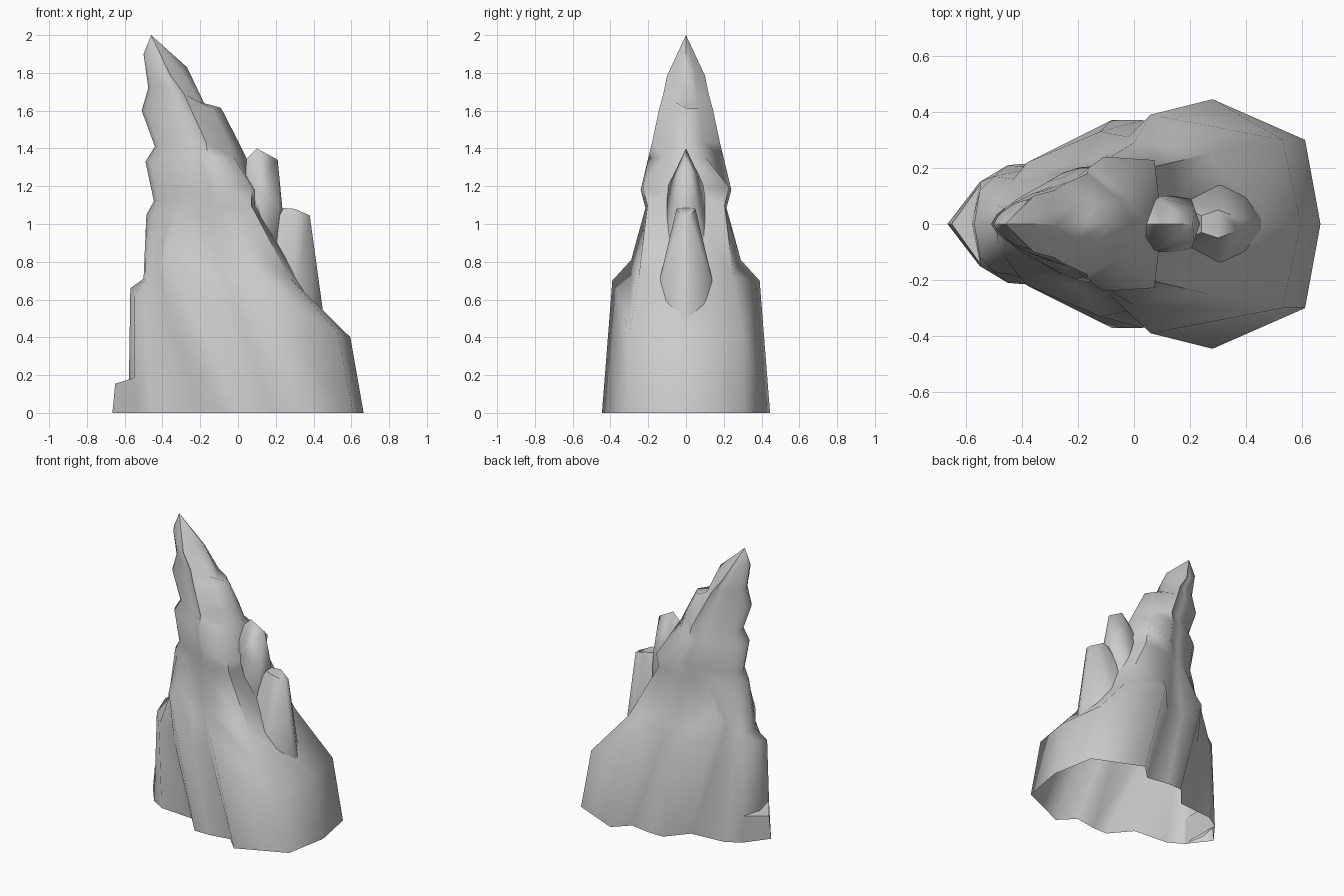
import bpy, bmesh

if "Cube" in bpy.data.objects:
    bpy.data.objects.remove(bpy.data.objects["Cube"])

# spread of a plain cross-section: position left-to-right and half width
T = [0, .05, .13, .24, .35, .46, .55, .62, .95, 1]
W = [0, .24, .43, .6, .76, .84, .86, 1, .55, 0]


def ring(xl, zl, xr, zr, w, zside=0, blunt=.5):
    """Half cross-section from the left edge to the right edge."""
    half = []
    for i, (t, k) in enumerate(zip(T, W)):
        if i == 8:
            k, t = blunt, (.95 if blunt > .6 else .88)
        half.append((xl + (xr - xl) * t, w * k, zl + (zr - zl) * t + zside * k))
    return half


def finish(name, bm, angle=1.1):
    bmesh.ops.recalc_face_normals(bm, faces=bm.faces)
    me = bpy.data.meshes.new(name)
    bm.to_mesh(me)
    bm.free()
    ob = bpy.data.objects.new(name, me)
    bpy.context.collection.objects.link(ob)
    bpy.ops.object.select_all(action='DESELECT')
    ob.select_set(True)
    bpy.context.view_layer.objects.active = ob
    bpy.ops.object.shade_smooth_by_angle(angle=angle)
    return ob


def crag(name, pts):
    """Convex outcrop, points mirrored across y, with no underside at the ground."""
    bm = bmesh.new()
    for x, y, z in pts:
        bm.verts.new((x, y, z))
        if y:
            bm.verts.new((x, -y, z))
    bmesh.ops.convex_hull(bm, input=bm.verts[:])
    ground = [f for f in bm.faces if all(v.co.z < 1e-4 for v in f.verts)]
    bmesh.ops.delete(bm, geom=ground, context='FACES')
    return finish(name, bm)


# ribbed foot outline, rib tops and shoulder shelf
foot = [(-.58, .15 * 0), (-.55, .15), (-.45, .21), (-.2, .23), (-.08, .37),
        (.03, .37), (.18, .345), (.28, .445), (.61, .3), (.665, 0)]
ribs = [(-.57, 0, .66), (-.55, .12, .62), (-.5, .17, .55), (-.36, .2, .5), (-.38, .22, .8),
        (-.12, .33, .56), (-.02, .31, .6), (.06, .39, .7), (.53, .3, .42), (.595, 0, .4)]
shelf = [(-.5, 0, .71), (-.49, .07, .71), (-.46, .12, .73), (-.43, .16, .8), (-.36, .18, .89),
         (-.2, .22, .75), (-.09, .25, .74), (0, .29, .81), (.27, .25, .72), (.455, 0, .51)]
# leaning stepped peak
peak = [
    ring(-.485, 1.05, .1, 1.09, .215, .01, .95),
    ring(-.445, 1.12, .1, 1.17, .24, .03, .95),
    ring(-.49, 1.33, .04, 1.36, .2),
    ring(-.44, 1.41, 0, 1.44, .18),
    ring(-.51, 1.6, -.09, 1.615, .142),
    ring(-.475, 1.72, -.17, 1.62, .12, .03),
    ring(-.50, 1.9, -.27, 1.83, .1, -.07),
]
rings = [[(x, y, 0) for x, y in foot], ribs, shelf] + peak
bm = bmesh.new()
loops = [[bm.verts.new(p) for p in r] +
         [bm.verts.new((x, -y, z)) for x, y, z in r[-2:0:-1]] for r in rings]
n = len(loops[0])
for a, b in zip(loops, loops[1:]):
    for i in range(n):
        j = (i + 1) % n
        bm.faces.new((a[i], a[j], b[j], b[i]))
tip = bm.verts.new((-.46, 0, 2))
for i in range(n):
    bm.faces.new((loops[-1][i], loops[-1][(i + 1) % n], tip))
finish("rock_spire", bm)

# small outcrops on the sloping side, rooted inside the spire
crag("upper_crag", [(.1, 0, 1.4), (.21, 0, 1.34), (.215, .06, 1.1), (.07, .1, 1.19),
                    (0, 0, 1.3), (.235, 0, 1.08), (.2, .1, .8)])
crag("lower_crag", [(.24, .03, 1.085), (.3, .05, 1.08), (.38, .02, 1.045), (.455, .02, .5),
                    (.4, .1, .54), (.3, .16, .62), (.1, .1, .8)])
# low step at the foot
crag("foot_step", [(-.665, 0, 0), (-.55, .15, 0), (-.65, 0, .155), (-.55, .14, .185)])
